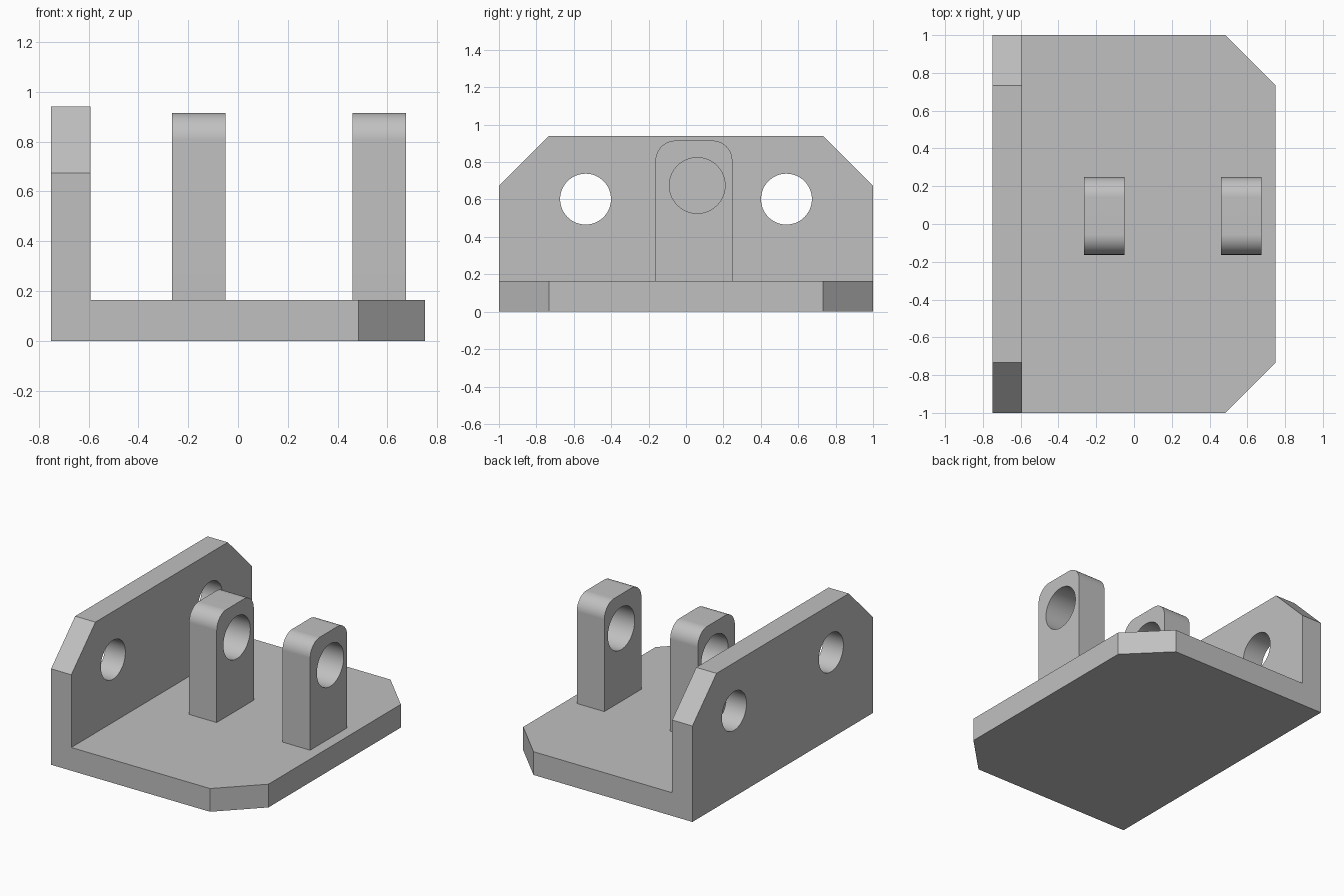
import bpy
import bmesh
import math
from mathutils import Matrix, Vector

if "Cube" in bpy.data.objects:
    bpy.data.objects.remove(bpy.data.objects["Cube"], do_unlink=True)

# Single grey finish
grey = bpy.data.materials.new("plain_grey")
grey.use_nodes = True
COLOUR = (0.53, 0.53, 0.53, 1)
grey.diffuse_color = COLOUR
grey.node_tree.nodes["Principled BSDF"].inputs["Base Color"].default_value = COLOUR


def add_object(name, bm):
    bmesh.ops.recalc_face_normals(bm, faces=bm.faces)
    mesh = bpy.data.meshes.new(name)
    bm.to_mesh(mesh)
    bm.free()
    mesh.materials.append(grey)
    obj = bpy.data.objects.new(name, mesh)
    bpy.context.collection.objects.link(obj)
    return obj


def profile_solid(profile, y0, y1):
    """Extrude an (x, z) profile from y0 to y1."""
    bm = bmesh.new()
    face = bm.faces.new([bm.verts.new((x, y0, z)) for x, z in profile])
    new = bmesh.ops.extrude_face_region(bm, geom=[face])["geom"]
    bmesh.ops.translate(bm, vec=(0, y1 - y0, 0),
                        verts=[v for v in new if isinstance(v, bmesh.types.BMVert)])
    return bm


def bevel_where(bm, rule, size, segments):
    edges = [e for e in bm.edges if all(rule(v.co) for v in e.verts)
             and abs(e.verts[0].co.y - e.verts[1].co.y) < 0.001]
    bmesh.ops.bevel(bm, geom=edges, offset=size, segments=segments,
                    profile=0.5, affect='EDGES')


def drill(obj, centre, radius):
    """Cut a round hole along x."""
    bm = bmesh.new()
    bmesh.ops.create_cone(bm, cap_ends=True, segments=64, radius1=radius,
                          radius2=radius, depth=0.6,
                          matrix=Matrix.Translation(Vector(centre))
                          @ Matrix.Rotation(math.pi / 2, 4, 'Y'))
    cutter = add_object("hole_cutter", bm)
    cutter.hide_render = True
    mod = obj.modifiers.new("hole", 'BOOLEAN')
    mod.operation = 'DIFFERENCE'
    mod.solver = 'EXACT'
    mod.object = cutter
    bpy.context.view_layer.objects.active = obj
    bpy.ops.object.modifier_apply(modifier=mod.name)
    bpy.data.objects.remove(cutter, do_unlink=True)


def finish(obj):
    bpy.ops.object.select_all(action='DESELECT')
    obj.select_set(True)
    bpy.context.view_layer.objects.active = obj
    bpy.ops.object.shade_smooth_by_angle(angle=math.radians(30))
    mod = obj.modifiers.new("flat_sides", 'WEIGHTED_NORMAL')
    mod.keep_sharp = True


# L-shaped bracket: base plate and side wall with chamfered corners
X, WALL, BASE, TOP, CHAMFER = 0.75, -0.593, 0.163, 0.94, 0.267
bm = profile_solid([(-X, 0), (X, 0), (X, BASE), (WALL, BASE), (WALL, TOP), (-X, TOP)],
                   -1, 1)
bevel_where(bm, lambda p: p.x > X - 0.01, CHAMFER, 1)
bevel_where(bm, lambda p: p.z > TOP - 0.01, CHAMFER, 1)
bracket = add_object("bracket", bm)
for side in (-1, 1):
    drill(bracket, (-0.67, side * 0.537, 0.602), 0.136)
finish(bracket)

# Two upright lugs with rounded tops and pin holes
for name, x in (("inner_lug", -0.158), ("outer_lug", 0.567)):
    half = 0.107
    bm = profile_solid([(x - half, BASE), (x + half, BASE),
                        (x + half, 0.915), (x - half, 0.915)], -0.163, 0.248)
    bevel_where(bm, lambda p: p.z > 0.9, 0.107, 10)
    lug = add_object(name, bm)
    drill(lug, (x, 0.06, 0.675), 0.149)
    finish(lug)
